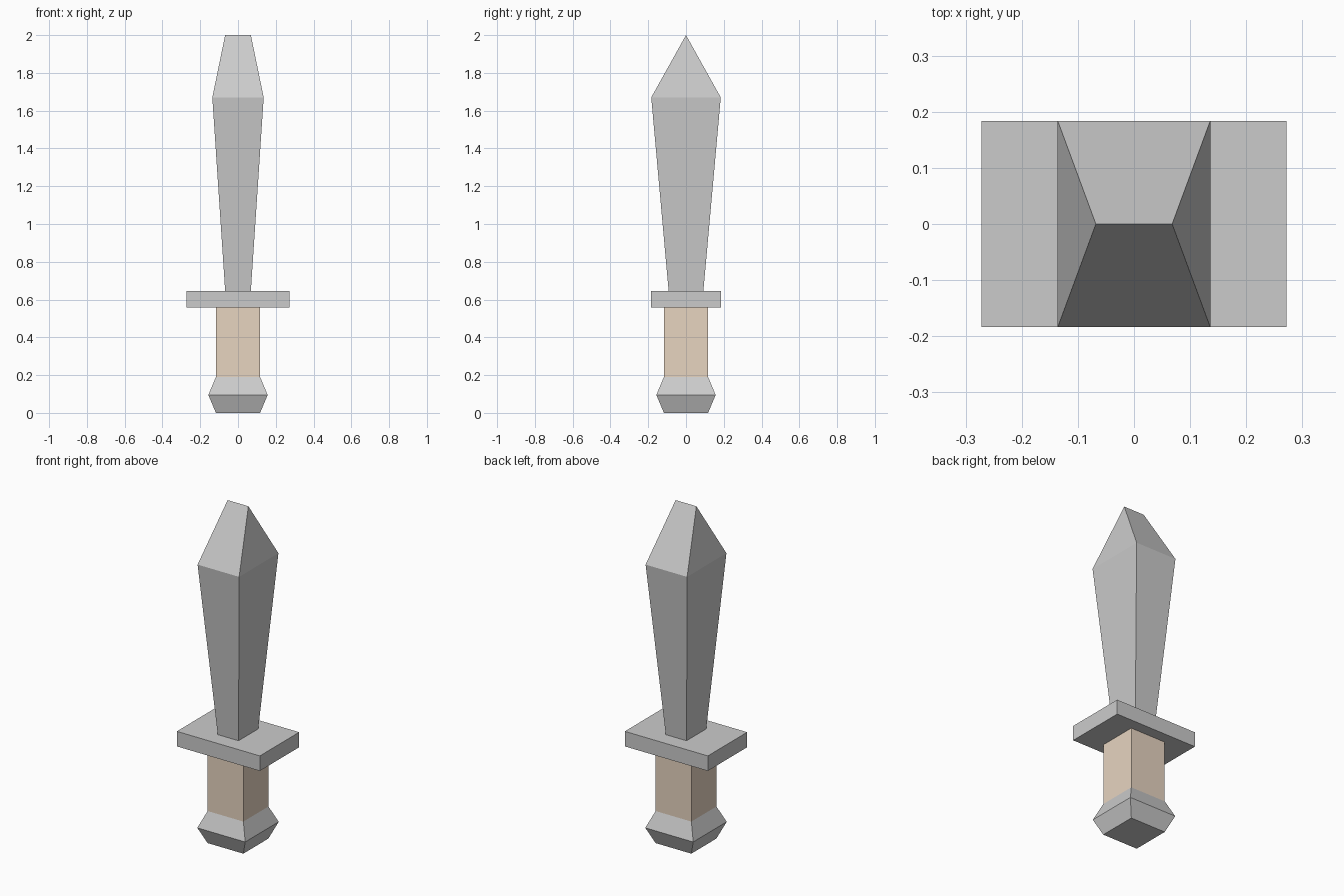
import bpy, bmesh

if "Cube" in bpy.data.objects:
    bpy.data.objects.remove(bpy.data.objects["Cube"])


def stack(name, sections, material=None):
    """Loft rectangular sections (z, half width x, half depth y) into a closed solid."""
    bm = bmesh.new()
    rings = [[bm.verts.new((sx * hx, sy * hy, z))
              for sx, sy in ((-1, -1), (1, -1), (1, 1), (-1, 1))]
             for z, hx, hy in sections]
    for low, high in zip(rings, rings[1:]):
        for i in range(4):
            j = (i + 1) % 4
            bm.faces.new((low[i], low[j], high[j], high[i]))
    bm.faces.new(rings[0][::-1])
    if sections[-1][2] > 0:
        bm.faces.new(rings[-1])
    bmesh.ops.remove_doubles(bm, verts=bm.verts[:], dist=1e-5)
    bmesh.ops.recalc_face_normals(bm, faces=bm.faces[:])
    mesh = bpy.data.meshes.new(name)
    bm.to_mesh(mesh)
    bm.free()
    if material:
        mesh.materials.append(material)
    obj = bpy.data.objects.new(name, mesh)
    bpy.context.collection.objects.link(obj)
    return obj


leather = bpy.data.materials.new("tan_grip")
leather.diffuse_color = (0.8, 0.66, 0.53, 1)
leather.use_nodes = True
leather.node_tree.nodes["Principled BSDF"].inputs["Base Color"].default_value = leather.diffuse_color

# Pommel: flared block, widest at the middle
stack("pommel", [(0, 0.117, 0.117), (0.095, 0.157, 0.157), (0.19, 0.117, 0.117)])

# Square grip
stack("grip", [(0.19, 0.117, 0.117), (0.557, 0.117, 0.117)], leather)

# Flat crossguard
stack("crossguard", [(0.557, 0.272, 0.184), (0.646, 0.272, 0.184)])

# Blade: widens upward, then closes to a ridge running along x
stack("blade", [(0.646, 0.068, 0.092), (1.67, 0.136, 0.184), (2.0, 0.068, 0)])
